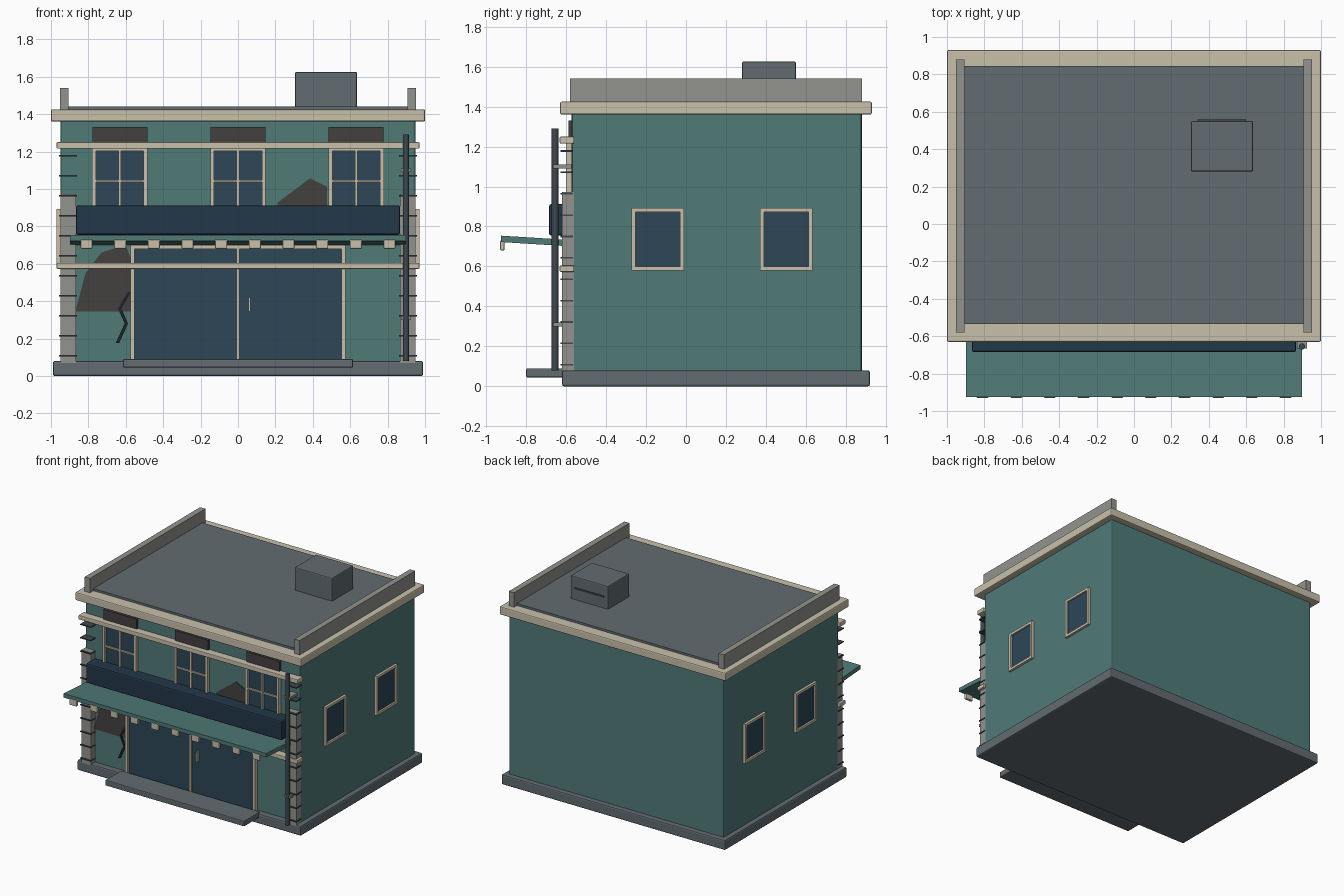
import bpy, bmesh, math
from mathutils import Vector

if "Cube" in bpy.data.objects:
    bpy.data.objects.remove(bpy.data.objects["Cube"])


def material(name, rgb):
    m = bpy.data.materials.new(name)
    m.diffuse_color = (*rgb, 1)
    m.use_nodes = True
    m.node_tree.nodes["Principled BSDF"].inputs["Base Color"].default_value = m.diffuse_color
    return m


TEAL = material("teal_paint", (0.080, 0.198, 0.187))
NAVY = material("sign_navy", (0.016, 0.038, 0.065))
GLASS = material("glass_blue", (0.026, 0.062, 0.097))
CREAM = material("cream_trim", (0.58, 0.53, 0.41))
SLATE = material("slate_grey", (0.122, 0.150, 0.165))
STONE = material("stone_grey", (0.29, 0.296, 0.266))
SOOT = material("dark_soot", (0.056, 0.052, 0.051))
BLACK = material("crack_black", (0.014, 0.016, 0.018))
PIPE = material("pipe_grey", (0.048, 0.065, 0.078))


def finish(name, bm, mat):
    bmesh.ops.recalc_face_normals(bm, faces=bm.faces)
    me = bpy.data.meshes.new(name)
    bm.to_mesh(me)
    bm.free()
    me.materials.append(mat)
    ob = bpy.data.objects.new(name, me)
    bpy.context.collection.objects.link(ob)
    return ob


def box(name, x, y, z, mat, bevel=0):
    """Box from (min, max) ranges with an optional bevel."""
    bm = bmesh.new()
    bmesh.ops.create_cube(bm, size=1)
    for v in bm.verts:
        v.co = [r[0] if c < 0 else r[1] for c, r in zip(v.co, (x, y, z))]
    ob = finish(name, bm, mat)
    if bevel:
        mod = ob.modifiers.new("bevel", 'BEVEL')
        mod.width = bevel
        mod.segments = 2
    return ob


def plate(name, pts, y, mat, depth=0.006):
    """Thin x/z outline standing proud of the front wall."""
    bm = bmesh.new()
    f = bm.faces.new([bm.verts.new((px, y, pz)) for px, pz in pts])
    ext = bmesh.ops.extrude_face_region(bm, geom=[f])
    for v in ext["geom"]:
        if isinstance(v, bmesh.types.BMVert):
            v.co.y -= depth
    return finish(name, bm, mat)


FRONT = -0.572

# Main body, plinth and step
box("walls", (-0.95, 0.95), (FRONT, 0.88), (0.05, 1.38), TEAL, 0.012)
box("plinth", (-0.99, 0.99), (-0.62, 0.92), (0, 0.08), SLATE, 0.01)
box("door_step", (-0.615, 0.615), (-0.80, -0.60), (0.045, 0.09), SLATE, 0.006)

# Cornice, roof, parapets and roof unit
box("cornice", (-1, 1), (-0.63, 0.93), (1.36, 1.425), CREAM, 0.008)
box("roof_deck", (-0.91, 0.91), (-0.535, 0.845), (1.38, 1.442), SLATE)
for side, s in (("left", -1), ("right", 1)):
    box(side + "_parapet", sorted((s * 0.905, s * 0.952)), (-0.58, 0.88), (1.41, 1.54), STONE)
box("roof_unit", (0.305, 0.637), (0.28, 0.55), (1.43, 1.626), SLATE, 0.008)
box("roof_unit_vent", (0.34, 0.60), (0.545, 0.558), (1.528, 1.54), PIPE)

# Cream bands across the front
for name, z0, z1 in (("lower_band", 0.573, 0.605), ("upper_band", 1.215, 1.25)):
    box(name, (-0.97, 0.97), (-0.632, -0.56), (z0, z1), CREAM, 0.005)

# Upper windows with cross bars and soot-coloured lintels
for i, cx in enumerate((-0.632, 0, 0.632)):
    n = f"upper_window_{i + 1}"
    box(n + "_glass", (cx - 0.14, cx + 0.14), (-0.583, -0.56), (0.87, 1.21), GLASS)
    for part, dx in (("left", -0.138), ("right", 0.138), ("middle", 0)):
        w = 0.007 if part == "middle" else 0.010
        box(f"{n}_{part}_bar", (cx + dx - w, cx + dx + w), (-0.600, -0.56), (0.86, 1.22), CREAM)
    for part, cz, h in (("bottom", 0.868, 0.01), ("cross", 1.042, 0.006), ("top", 1.213, 0.01)):
        box(f"{n}_{part}_rail", (cx - 0.148, cx + 0.148), (-0.597, -0.56), (cz - h, cz + h), CREAM)
    box(n + "_lintel", (cx - 0.147, cx + 0.147), (-0.588, -0.56), (1.235, 1.33), SOOT)

# Side windows, mirrored on both sides
for side, s in (("left", -1), ("right", 1)):
    for i, (y0, y1) in enumerate(((-0.272, -0.010), (0.371, 0.634))):
        n = f"{side}_window_{i + 1}"
        z0, z1, t = 0.58, 0.893, 0.02
        xf = sorted((s * 0.93, s * 0.97))
        box(n + "_glass", sorted((s * 0.93, s * 0.957)), (y0 + 0.01, y1 - 0.01),
            (z0 + 0.01, z1 - 0.01), GLASS)
        box(n + "_bottom", xf, (y0, y1), (z0, z0 + t), CREAM)
        box(n + "_top", xf, (y0, y1), (z1 - t, z1), CREAM)
        box(n + "_front", xf, (y0, y0 + t), (z0 + t, z1 - t), CREAM)
        box(n + "_back", xf, (y1 - t, y1), (z0 + t, z1 - t), CREAM)

# Double door
box("door_glass", (-0.56, 0.56), (-0.590, -0.56), (0.08, 0.69), GLASS)
for part, cx, w in (("left", -0.564, 0.011), ("centre", 0, 0.008), ("right", 0.564, 0.011)):
    box(f"door_{part}_post", (cx - w, cx + w), (-0.605, -0.56), (0.08, 0.70), CREAM)
box("door_head", (-0.575, 0.575), (-0.605, -0.56), (0.68, 0.70), CREAM)
box("door_handle", (0.055, 0.068), (-0.612, -0.58), (0.345, 0.42), CREAM)

# Corner piers with dark joint strips
for side, s in (("left", -1), ("right", 1)):
    box(side + "_pier", sorted((s * 0.866, s * 0.95)), (-0.62, -0.56), (0.07, 0.972), STONE)
    for i in range(11):
        z = 0.108 + 0.107 * i
        box(f"{side}_pier_joint_{i + 1}", sorted((s * 0.862, s * 0.956)),
            (-0.629, -0.565), (z - 0.004, z + 0.004), PIPE)

# Sign board
box("sign_board", (-0.866, 0.866), (-0.685, -0.57), (0.755, 0.912), NAVY, 0.01)

# Awning tilting up toward its outer edge, with hanging tabs
awning = box("awning", (-0.897, 0.897), (-0.925, -0.57), (0.70, 0.732), TEAL)
for v in awning.data.vertices:
    if v.co.y < -0.8:
        v.co.z += 0.022
for i in range(10):
    cx = -0.81 + 0.18 * i
    box(f"awning_tab_{i + 1}", (cx - 0.032, cx + 0.032), (-0.930, -0.908),
        (0.68, 0.73), CREAM, 0.006)

# Worn patches and crack on the front wall
plate("left_worn_patch", [(-0.87, 0.345), (-0.815, 0.55), (-0.73, 0.66), (-0.60, 0.70),
                          (-0.57, 0.62), (-0.57, 0.345)], FRONT, SOOT)
plate("right_worn_patch", [(0.21, 0.80), (0.21, 0.925), (0.385, 1.057), (0.475, 1.012),
                           (0.475, 0.80)], FRONT, SOOT)
crack = [(-0.58, 0.45), (-0.632, 0.36), (-0.597, 0.28), (-0.645, 0.175)]
plate("wall_crack", [(x - 0.009, z) for x, z in crack] +
      [(x + 0.009, z) for x, z in reversed(crack)], FRONT - 0.004, BLACK, 0.008)

# Drain pipe and brackets
bm = bmesh.new()
bmesh.ops.create_cone(bm, cap_ends=True, segments=12, radius1=0.017, radius2=0.017, depth=1.21)
bmesh.ops.translate(bm, verts=bm.verts, vec=Vector((0.898, -0.655, 0.685)))
pipe = finish("drain_pipe", bm, PIPE)
for p in pipe.data.polygons:
    p.use_smooth = len(p.vertices) == 4
for i, z in enumerate((0.31, 1.10)):
    box(f"pipe_bracket_{i + 1}", (0.872, 0.925), (-0.665, -0.565), (z - 0.01, z + 0.01), STONE)
